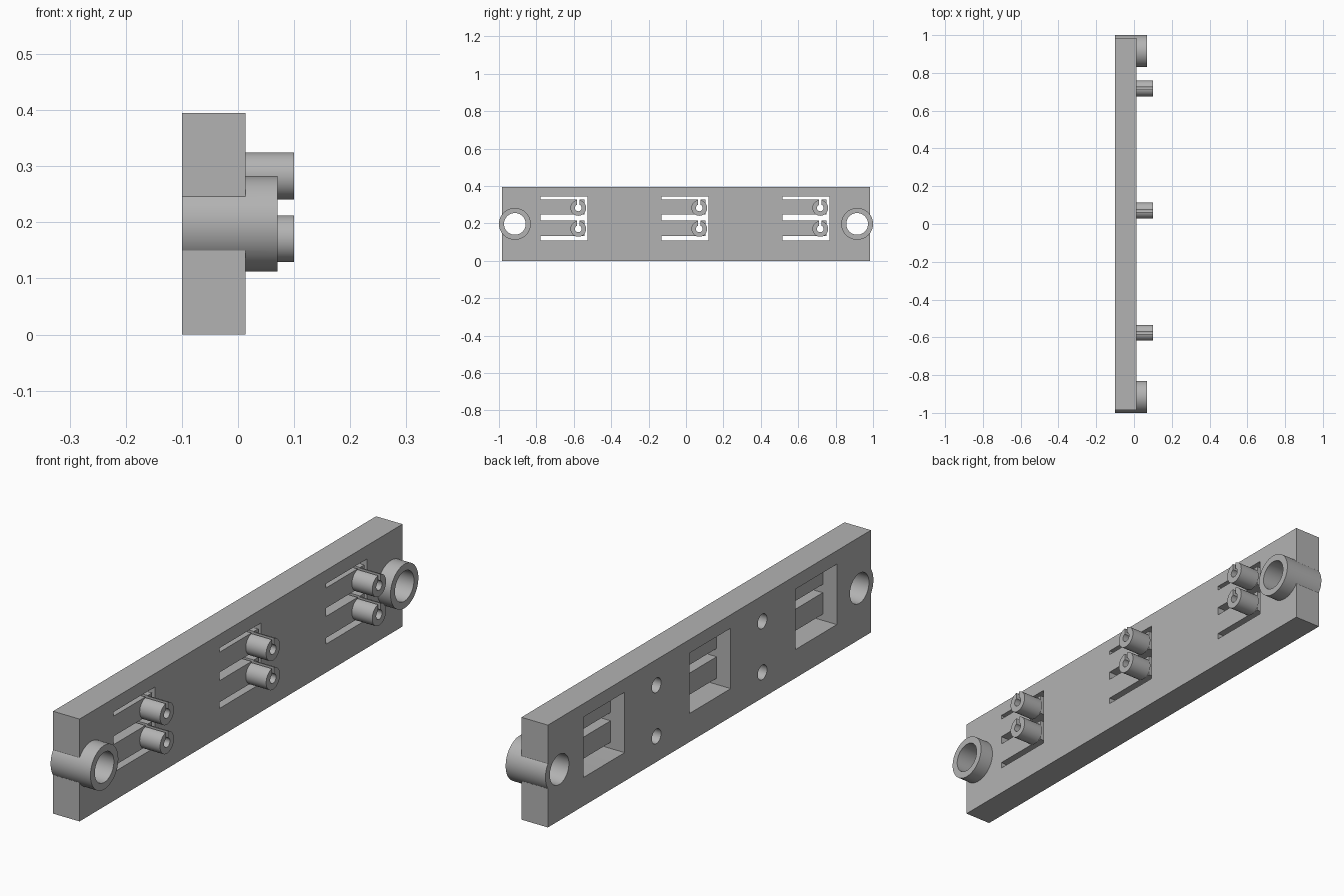
import bpy, math
from mathutils import Matrix

if "Cube" in bpy.data.objects:
    bpy.data.objects.remove(bpy.data.objects["Cube"], do_unlink=True)

grey = bpy.data.materials.new("mid grey")
grey.use_nodes = True
COLOUR = (0.45, 0.45, 0.45, 1)
grey.diffuse_color = COLOUR
grey.node_tree.nodes["Principled BSDF"].inputs["Base Color"].default_value = COLOUR

BACK, FACE = -0.1, 0.013      # plate thickness along x
FLOOR = -0.04                 # inner face of the spring tongues
HEIGHT = 0.395
MID = HEIGHT / 2
STEP = 0.647                  # spacing of the tongue groups
PIN_Z = (0.171, 0.283)


def finish(obj, name):
    obj.name = name
    obj.data.materials.clear()
    obj.data.materials.append(grey)
    return obj


def box(name, x, y, z):
    """Box from three (low, high) ranges."""
    bpy.ops.mesh.primitive_cube_add(size=1)
    obj = bpy.context.object
    size = [b - a for a, b in (x, y, z)]
    mid = [(a + b) / 2 for a, b in (x, y, z)]
    obj.data.transform(Matrix.Translation(mid) @ Matrix.Diagonal((*size, 1)))
    return finish(obj, name)


def rod(name, radius, x, y, z, sides=48):
    """Cylinder along x."""
    bpy.ops.mesh.primitive_cylinder_add(radius=radius, depth=x[1] - x[0], vertices=sides)
    obj = bpy.context.object
    turn = Matrix.Rotation(math.pi / 2, 4, "Y")
    obj.data.transform(Matrix.Translation((sum(x) / 2, y, z)) @ turn)
    return finish(obj, name)


def combine(target, tool, operation="DIFFERENCE"):
    """Apply a boolean and discard the tool."""
    mod = target.modifiers.new("boolean", "BOOLEAN")
    mod.operation, mod.solver, mod.object = operation, "EXACT", tool
    bpy.context.view_layer.update()
    graph = bpy.context.evaluated_depsgraph_get()
    mesh = bpy.data.meshes.new_from_object(target.evaluated_get(graph))
    target.modifiers.clear()
    target.data = mesh
    bpy.data.objects.remove(tool, do_unlink=True)


def smooth(obj):
    bpy.ops.object.select_all(action="DESELECT")
    obj.select_set(True)
    bpy.context.view_layer.objects.active = obj
    bpy.ops.object.shade_smooth_by_angle(angle=math.radians(30))


# Plate with a mounting sleeve through each end
plate = box("mounting_plate", (BACK, FACE), (-0.985, 0.985), (0, HEIGHT))
for side in (-1, 1):
    combine(plate, rod("sleeve", 0.085, (BACK, 0.07), side * 0.915, MID, 64), "UNION")
    combine(plate, rod("bore", 0.058, (-0.2, 0.2), side * 0.915, MID, 64))
    # Blind holes in the back
    for z in (0.099, 0.296):
        combine(plate, rod("blind_hole", 0.028, (-0.2, FLOOR), side * 0.323, z, 32))

# Three pairs of spring tongues, each carrying a split pin
for i, group in enumerate(("front", "middle", "rear")):
    shift = i * STEP
    root, tip = -0.777 + shift, -0.526 + shift
    pin_y = -0.576 + shift
    through = (-0.2, 0.2)

    # Back pocket and the slots that free the tongues
    combine(plate, box("pocket", (-0.2, FLOOR), (root, tip), (0.11, 0.343)))
    for low, high in ((0.11, 0.134), (0.217, 0.249), (0.327, 0.343)):
        combine(plate, box("slot", through, (root, tip), (low, high)))
    combine(plate, box("end_slot", through, (tip - 0.016, tip), (0.11, 0.343)))

    for z, level in zip(PIN_Z, ("lower", "upper")):
        pin = rod(f"{group}_{level}_pin", 0.042, (FACE, 0.1), pin_y, z)
        for part in (pin, plate):
            combine(part, rod("pin_bore", 0.018, through, pin_y, z, 32))
            combine(part, box("split", through, (pin_y - 0.007, pin_y + 0.007), (z, z + 0.05)))
        smooth(pin)

smooth(plate)
